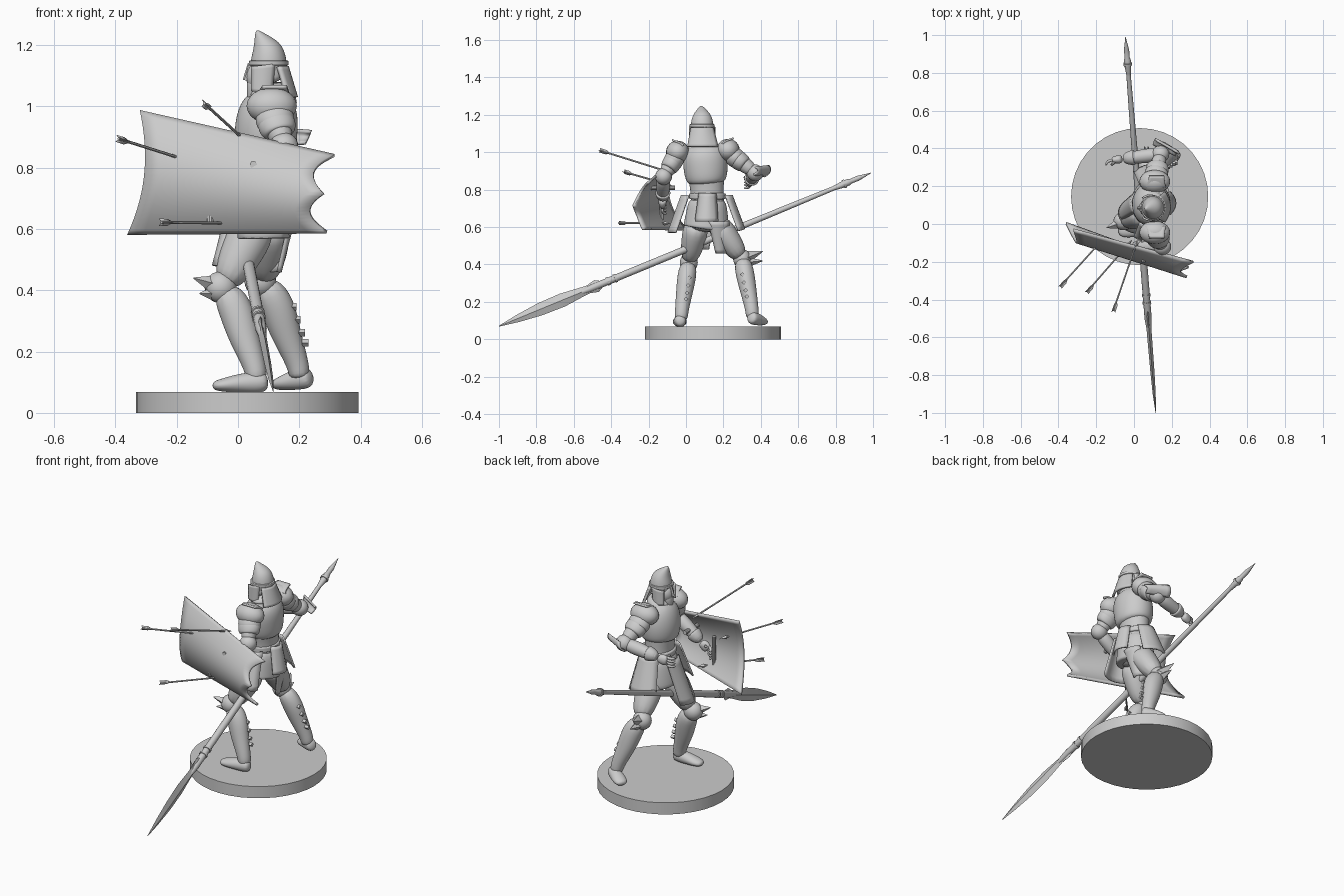
import bpy, bmesh, math
from mathutils import Vector as V

if "Cube" in bpy.data.objects:
    bpy.data.objects.remove(bpy.data.objects["Cube"])

grey = bpy.data.materials.new("stone_grey")
grey.use_nodes = True
grey.diffuse_color = (0.6, 0.6, 0.6, 1)
grey.node_tree.nodes["Principled BSDF"].inputs["Base Color"].default_value = grey.diffuse_color


def finish(bm, name, soft=0, thick=0):
    bmesh.ops.recalc_face_normals(bm, faces=bm.faces)
    me = bpy.data.meshes.new(name)
    bm.to_mesh(me)
    bm.free()
    me.materials.append(grey)
    ob = bpy.data.objects.new(name, me)
    bpy.context.collection.objects.link(ob)
    if thick:
        mod = ob.modifiers.new("thickness", "SOLIDIFY")
        mod.thickness, mod.offset = thick, 0
    if soft:
        mod = ob.modifiers.new("smoothing", "SUBSURF")
        mod.levels = mod.render_levels = soft
        me.shade_smooth()
    else:
        bpy.ops.object.select_all(action="DESELECT")
        ob.select_set(True)
        bpy.context.view_layer.objects.active = ob
        bpy.ops.object.shade_smooth_by_angle()
    return ob


def loft(name, rings, sides=10, soft=2, ref=(1, 0, 0)):
    """Skin of elliptical rings: (x, y, z, radius along ref[, other radius])."""
    bm = bmesh.new()
    pts = [V(r[:3]) for r in rings]
    loops = []
    for i, r in enumerate(rings):
        t = (pts[min(i + 1, len(pts) - 1)] - pts[max(i - 1, 0)]).normalized()
        u = V(ref)
        u = (u - t * u.dot(t)).normalized()
        w = t.cross(u)
        loops.append([bm.verts.new(pts[i] + u * r[3] * math.cos(a) + w * r[-1] * math.sin(a))
                      for a in (k * math.tau / sides for k in range(sides))])
    for a, b in zip(loops, loops[1:]):
        for k in range(sides):
            j = (k + 1) % sides
            bm.faces.new((a[k], a[j], b[j], b[k]))
    bm.faces.new(loops[0])
    bm.faces.new(loops[-1])
    return finish(bm, name, soft)


def panel(name, bl, br, tl, tr, bulge, thick=0.01, nu=6, nv=8, start=None, end=None, across=False):
    """Bowed plate between four corners, with optional shaped ends."""
    bm = bmesh.new()
    bl, br, tl, tr, bulge = map(V, (bl, br, tl, tr, bulge))
    rows = []
    for j in range(nv + 1):
        v = j / nv
        lo, hi = (start(v) if start else 0), 1 - (end(v) if end else 0)
        row = []
        for i in range(nu + 1):
            u = lo + (hi - lo) * i / nu
            p = bl.lerp(br, u).lerp(tl.lerp(tr, u), v)
            s = u if across else v
            row.append(bm.verts.new(p + bulge * 4 * s * (1 - s)))
        rows.append(row)
    for a, b in zip(rows, rows[1:]):
        for i in range(nu):
            bm.faces.new((a[i], a[i + 1], b[i + 1], b[i]))
    return finish(bm, name, 0, thick)


def ball(name, c, r):
    bm = bmesh.new()
    bmesh.ops.create_uvsphere(bm, u_segments=20, v_segments=12, radius=1)
    for v in bm.verts:
        v.co = V(c) + V(v.co[i] * r[i] for i in range(3))
    return finish(bm, name)


def rod(name, a, b, r1, r2=None, sides=10):
    return loft(name, [(*a, r1), (*b, r1 if r2 is None else r2)], sides, 0,
                (0, 0, 1) if abs(b[2] - a[2]) < abs(b[0] - a[0]) + abs(b[1] - a[1]) else (1, 0, 0))


# Base disc
loft("base_disc", [(0.03, 0.145, 0, 0.363), (0.03, 0.145, 0.068, 0.363)], 36, 0)

# Spear: every part is placed by its fraction along one line
tip, butt = V((0.115, -1, 0.07)), V((-0.045, 0.99, 0.89))


def on_spear(name, stations, sides=12):
    loft(name, [(*tip.lerp(butt, s), *r) for s, *r in stations], sides, 0)


on_spear("spear_blade", [(0, .001, .002), (.05, .008, .02), (.11, .011, .034), (.17, .012, .037),
                         (.22, .013, .026), (.24, .014, .022), (.262, .012, .034), (.28, .012, .012)], 4)
on_spear("spear_shaft", [(.21, .01), (.25, .019), (.5, .019), (.8, .014), (.93, .011)])
on_spear("spear_butt", [(.9, .012), (.925, .018), (.94, .018), (.945, .013), (.965, .014), (1, .001)])
for s in (.29, .31, .925):
    on_spear("spear_collar", [(s, .023), (s + .006, .023)])

# Shield, with a hollowed end and a scalloped end
panel("shield", (-.36, .005, .585), (.29, -.23, .59), (-.32, -.03, .985), (.315, -.2, .84),
      (-.022, -.065, 0), .014, 12, 24,
      lambda v: .09 * 4 * v * (1 - v), lambda v: .07 * abs(math.sin(math.tau * v)))

# Arrows stuck in the shield
for tail, hit in (((-.11, -.46, 1.01), (0, -.14, .91)), ((-.39, -.33, .895), (-.2, -.12, .835)),
                  ((-.25, -.36, .622), (-.05, -.13, .62))):
    tail, hit = V(tail), V(hit)
    d = (hit - tail).normalized()
    rod("arrow_shaft", tail, hit + d * .03, .005, sides=6)
    rod("arrow_head", hit + d * .02, hit + d * .06, .011, .001, 4)
    side = d.cross(V((0, 0, 1))).normalized()
    for k in range(3):
        a = k * math.tau / 3
        out = (side * math.cos(a) + d.cross(side) * math.sin(a)) * .013
        panel("arrow_feather", tail + d * .005, tail + d * .06, tail + out - d * .005,
              tail + out + d * .035, (0, 0, 0), .002, 1, 1)

# Torso, breastplate and neck
loft("torso", [(.08, .11, .57, .07, .09), (.083, .113, .65, .085, .1), (.09, .115, .76, .07, .088),
               (.09, .11, .84, .078, .095), (.095, .1, .95, .09, .115), (.105, .095, 1.03, .07, .09),
               (.105, .09, 1.08, .045, .05)], 14)
loft("breastplate", [(.09, .11, .83, .08, .092), (.092, .108, .85, .1, .112), (.09, .105, .92, .108, .125),
                     (.1, .1, 1.0, .1, .12), (.105, .095, 1.05, .06, .075)], 14)
loft("belt", [(.088, .115, z, .084, .101) for z in (.745, .755, .775, .785)], 14)
loft("gorget", [(.105, .09, 1.03, .085, .1), (.103, .09, 1.06, .06, .07), (.1, .09, 1.075, .05, .055)], 14)

# Skirt and hanging plates
loft("skirt", [(.08, .105, .585, .1, .125), (.08, .108, .6, .1, .125), (.085, .113, .69, .092, .112),
               (.09, .115, .77, .078, .096)], 16)
panel("left_tasset", (0, -.065, .57), (.165, -.055, .57), (.03, .01, .77), (.15, .015, .77), (0, -.035, 0), across=True)
panel("right_tasset", (0, .275, .6), (.17, .28, .58), (.03, .21, .77), (.15, .21, .77), (0, .035, 0), across=True)
panel("back_flap", (.19, .05, .63), (.19, .17, .63), (.16, .07, .78), (.16, .16, .78), (.03, 0, 0), across=True)
panel("front_cloth", (-.065, .02, .48), (-.045, .12, .48), (.01, .06, .74), (.01, .17, .74), (-.025, 0, 0), across=True)
panel("rear_cloth", (.1, .22, .46), (.13, .16, .46), (.15, .23, .63), (.17, .12, .63), (.02, 0, 0), across=True)

# Helmet with forward crest, neck guard, and bearded face
loft("helmet", [(.115, .09, 1.075, .052, .06), (.102, .088, 1.1, .061, .064), (.1, .086, 1.15, .062, .064),
                (.095, .085, 1.19, .052, .054), (.078, .083, 1.215, .03, .036), (.06, .081, 1.25, .004, .005)], 14)
loft("brow_band", [(.1, .086, z, .066, .068) for z in (1.132, 1.136, 1.148, 1.152)], 16)
panel("neck_guard", (.16, .01, 1.03), (.16, .17, 1.03), (.13, .028, 1.13), (.13, .145, 1.13), (.03, 0, 0), .012, 10, across=True)
ball("face", (.065, .086, 1.095), (.038, .042, .05))
rod("nose_guard", (.04, .085, 1.14), (.026, .085, 1.085), .008, .011, 6)
loft("beard", [(.06, .086, 1.09, .03, .035), (.05, .085, 1.06, .025, .033), (.045, .084, 1.02, .015, .02),
               (.04, .084, .99, .004, .005)])
for y, s in ((.03, -1), (.142, 1)):
    panel("cheek_guard", (.045, y - s * .005, 1.05), (.11, y, 1.04), (.045, y - s * .005, 1.13), (.12, y, 1.14),
          (0, s * .012, 0), across=True)


# Arms: pauldron, upper arm, elbow guard, forearm, gauntlet
def arm(side, s, shoulder, elbow, wrist):
    sh, el, wr = V(shoulder), V(elbow), V(wrist)
    mid = sh.lerp(el, .55)
    loft(side + "_upper_arm", [(*sh, .05), (*mid, .047), (*el, .036)])
    ball(side + "_pauldron", sh + V((0, 0, .012)), (.082, .062, .06))
    for k in (.25, .45):
        c, n = sh.lerp(el, k), (el - sh).normalized() * .03
        loft(side + "_arm_lame", [(*(c - n), .05, .045), (*(c - n * .5), .068, .056),
                                  (*(c + n), .072 - k * .03, .062 - k * .03), (*(c + n * 1.1), .04)], 12)
    e = sh + V((0, s * .03, .075))
    panel(side + "_pauldron_flange", e + V((-.05, -s * .06, -.03)), e + V((.06, -s * .06, -.03)),
          e + V((-.03, 0, 0)), e + V((.05, 0, 0)), (0, -s * .012, 0))
    ball(side + "_elbow_guard", el, (.047, .045, .045))
    d = (wr - el).normalized()
    loft(side + "_forearm", [(*el, .034), (*el.lerp(wr, .35), .043), (*el.lerp(wr, .8), .032), (*wr, .03)], ref=(0, 0, 1))
    loft(side + "_cuff", [(*el.lerp(wr, .68), .044), (*el.lerp(wr, .72), .044), (*wr, .03)], ref=(0, 0, 1))
    palm = wr + d * .035
    loft(side + "_palm", [(*wr, .026), (*palm, .032, .022), (*(palm + d * .025), .028, .018)], ref=(0, 0, 1))
    for k in range(4):
        a = palm + V((0, 0, (k - 1.5) * .015)) + d * .015
        b = a + d * .035
        loft(side + "_finger", [(*a, .011), (*b, .01), (*(b + d * .012 + V((.005, -s * .025, 0))), .007)], 6, 1, (0, 0, 1))
    rod(side + "_thumb", palm, palm + d * .025 + V((0, -s * .025, .03)), .011, .007, 8)


arm("left", -1, (.11, -.045, .99), (.15, -.12, .87), (-.01, -.125, .75))
arm("right", 1, (.11, .225, 1.0), (.14, .37, .89), (-.06, .345, .85))
panel("elbow_wing", (.1, .42, .87), (.22, .36, .88), (.12, .44, .93), (.24, .37, .92), (0, .02, 0))
rod("shield_strap", (.05, -.2, .81), (.05, -.06, .81), .012)
rod("shield_grip", (-.09, -.13, .62), (-.09, -.13, .8), .011)


# Legs: thigh, knee guard with wing, greave with buckles, shoe
def leg(side, s, hip, knee, ankle, heel, toe, wing):
    hp, kn, an, he, to = map(V, (hip, knee, ankle, heel, toe))
    loft(side + "_thigh", [(*hp, .08, .075), (*hp.lerp(kn, .45), .076, .068), (*kn, .05)], 12)
    ball(side + "_knee_guard", kn + V((-.012, 0, 0)), (.052, .048, .052))
    loft(side + "_greave", [(*kn, .048), (*(kn.lerp(an, .3) + V((.012, 0, 0))), .061, .053),
                            (*kn.lerp(an, .6), .052, .046), (*an, .036), (*(an - V((0, 0, .04))), .037)], 12)
    w = kn + V(wing)
    rod(side + "_knee_wing", kn + V(wing) * .2, w, .036, .002, 4)
    rod(side + "_knee_spike", kn + V(wing) * .3 - V((0, 0, .03)), w + V((.02, 0, -.05)), .026, .002, 4)
    for k in (.3, .45, .6, .72):
        c = kn.lerp(an, k) + V((.055 - k * .02, -s * .014, 0))
        rod(side + "_buckle", c, c + V((.022, 0, 0)), .012, .012, 4)
    m = he.lerp(to, .5)
    loft(side + "_shoe", [(*he, .03, .028), (*he.lerp(to, .2), .037, .034), (*(m + V((0, 0, .002))), .033, .037),
                          (*he.lerp(to, .8), .023, .041), (*to, .014, .024)], 12, ref=(0, 0, 1))


leg("left", -1, (.065, .06, .63), (-.045, .015, .41), (.06, -.025, .14), (.1, -.03, .102), (-.085, -.035, .088), (-.1, -.035, .03))
leg("right", 1, (.1, .16, .63), (.085, .3, .43), (.2, .355, .15), (.24, .345, .118), (.115, .42, .09), (-.03, .11, .04))
